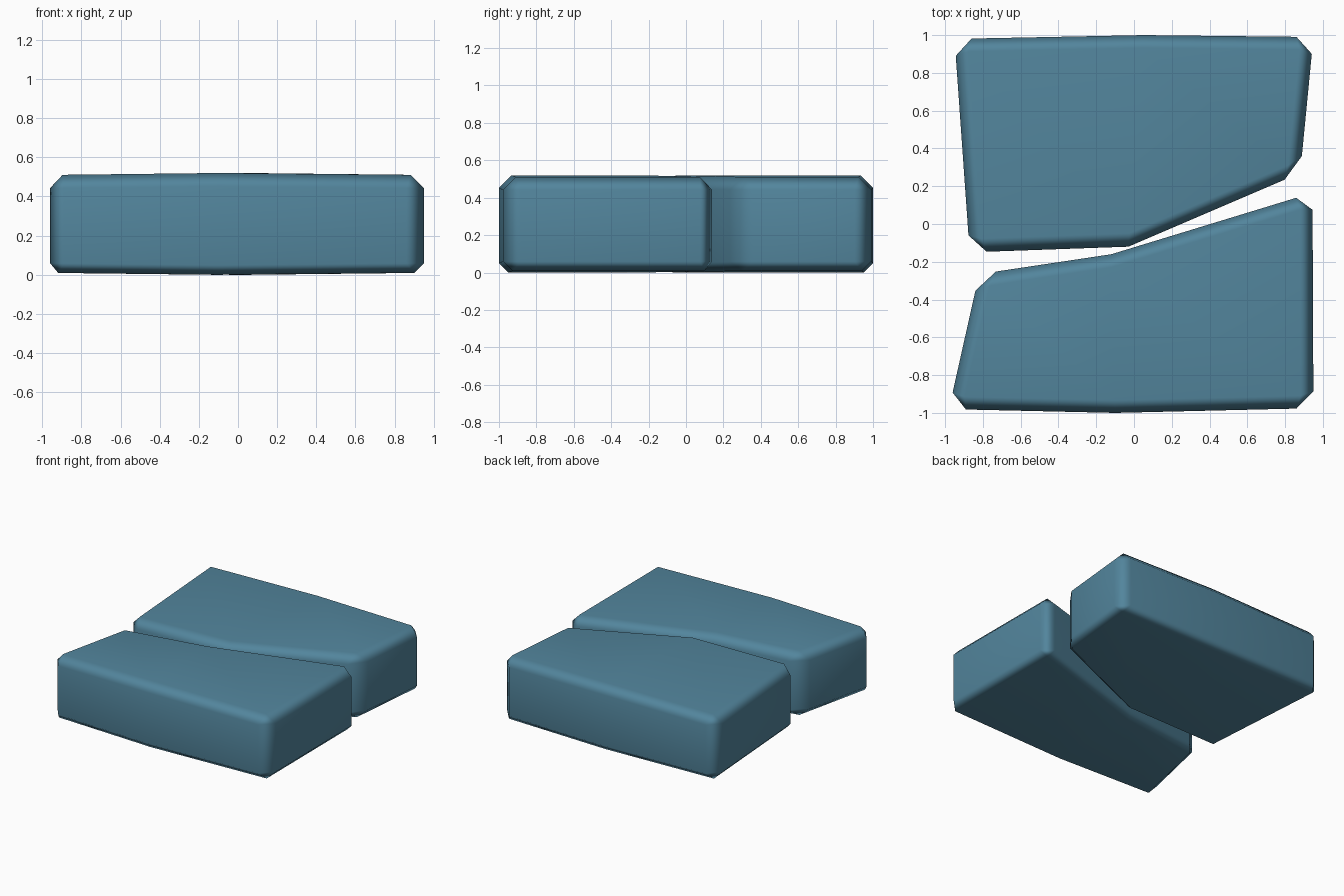
import bpy
import bmesh

cube = bpy.data.objects.get("Cube")
if cube:
    bpy.data.objects.remove(cube, do_unlink=True)

# Slate blue colour
slate = bpy.data.materials.new("slate_blue")
slate.use_nodes = True
colour = (0.085, 0.235, 0.335, 1)
slate.diffuse_color = colour
bsdf = slate.node_tree.nodes["Principled BSDF"]
bsdf.inputs["Base Color"].default_value = colour
bsdf.inputs["Roughness"].default_value = 0.8


def paving_stone(name, back, front):
    """Slab with a left, middle and right section and chamfered edges."""
    bm = bmesh.new()
    sections = []
    for i, (b, f) in enumerate(zip(back, front)):
        low, high = (0.0, 0.52) if i == 1 else (0.01, 0.51)
        sections.append([bm.verts.new((p[0], p[1], z))
                         for p, z in ((f, low), (b, low), (b, high), (f, high))])
    for s, t in zip(sections, sections[1:]):
        for k in range(4):
            n = (k + 1) % 4
            bm.faces.new((s[k], s[n], t[n], t[k]))
    bm.faces.new(sections[0])
    bm.faces.new(sections[-1])
    bmesh.ops.recalc_face_normals(bm, faces=bm.faces)

    # Wide chamfers at the corners, narrower ones around top and bottom
    weight = bm.edges.layers.float.new("bevel_weight_edge")
    for e in bm.edges:
        if e.calc_face_angle() < 0.7:
            continue
        a, b = (v.co for v in e.verts)
        if abs(a.z - b.z) > 0.2:
            e[weight] = 1.0
        else:
            e[weight] = 0.75 if a.z > 0.25 else 0.55
    for face in bm.faces:
        face.smooth = True
    mesh = bpy.data.meshes.new(name)
    bm.to_mesh(mesh)
    bm.free()
    mesh.materials.append(slate)
    obj = bpy.data.objects.new(name, mesh)
    bpy.context.collection.objects.link(obj)
    bevel = obj.modifiers.new("chamfer", "BEVEL")
    bevel.limit_method = "WEIGHT"
    bevel.width = 0.09
    bevel.segments = 1
    obj.modifiers.new("soft_edges", "WEIGHTED_NORMAL")
    return obj


# Outlines run left to right in plan
paving_stone("back_stone",
             [(-0.95, 0.98), (0.05, 1.0), (0.95, 0.99)],
             [(-0.87, -0.15), (-0.03, -0.12), (0.88, 0.27)])
paving_stone("front_stone",
             [(-0.82, -0.265), (-0.12, -0.16), (0.945, 0.165)],
             [(-0.98, -0.98), (-0.1, -1.0), (0.95, -0.975)])
